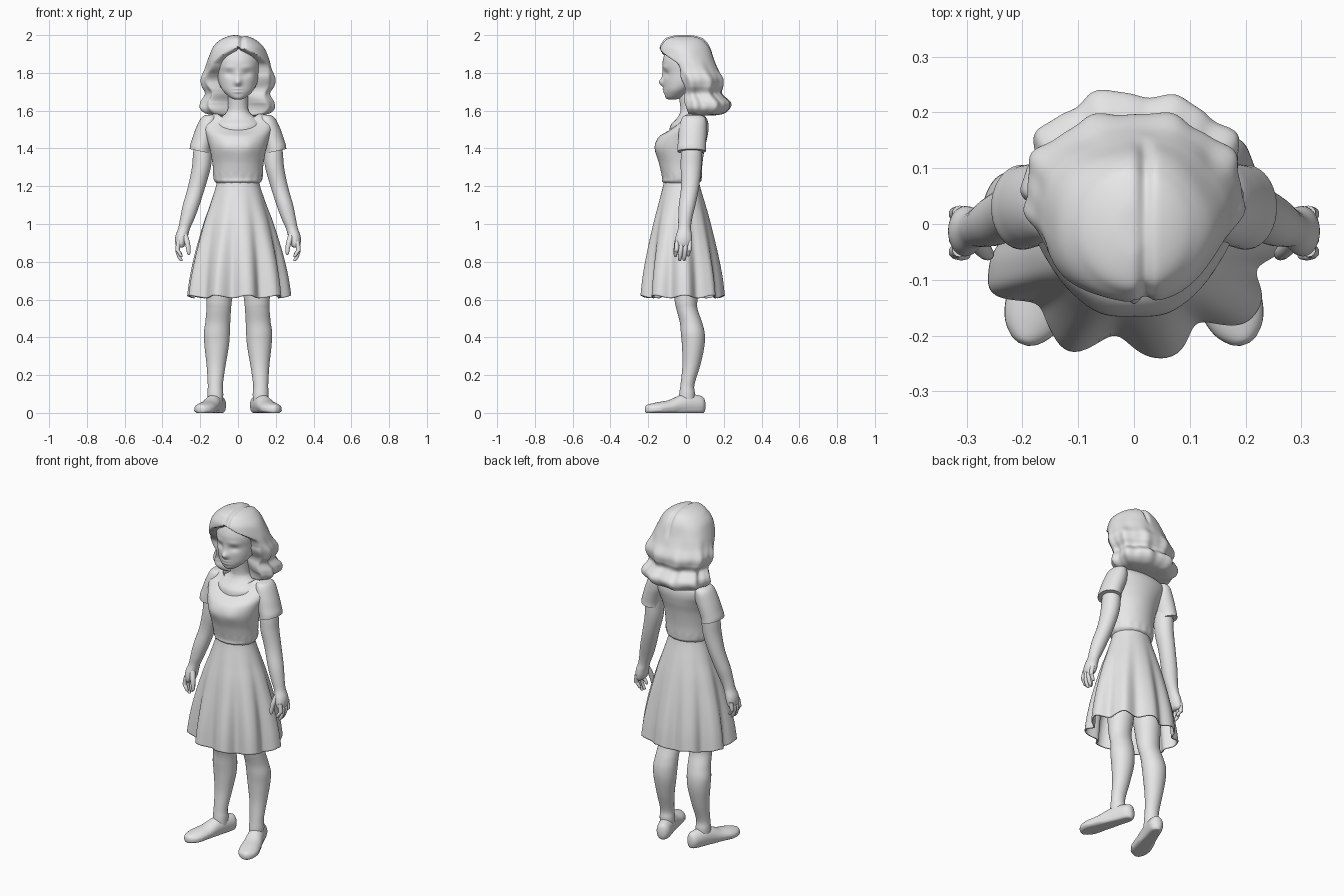
import bpy, bmesh
from math import sin, cos, pi, exp, radians, degrees

grey = bpy.data.materials.new("light_grey")
grey.diffuse_color = (0.8, 0.8, 0.8, 1)


def smooth_rows(rows, sub):
    """Catmull-Rom interpolation of a table of stations."""
    out = []
    for i in range(len(rows) - 1):
        a, b, c, d = rows[max(i - 1, 0)], rows[i], rows[i + 1], rows[min(i + 2, len(rows) - 1)]
        for k in range(sub):
            t = k / sub
            out.append([0.5 * (2 * q + (r - p) * t + (2 * p - 5 * q + 4 * r - s) * t * t
                        + (3 * q - p - 3 * r + s) * t ** 3) for p, q, r, s in zip(a, b, c, d)])
    out.append(list(rows[-1]))
    return out


def loft(name, rows, n=32, sub=6, fn=None, cap=True, mirror=False, thick=0):
    """Skin elliptical rings; each row is (z, centre x, centre y, radius x, radius y)."""
    bm = bmesh.new()
    rings = []
    for z, cx, cy, rx, ry in smooth_rows(rows, sub):
        ring = []
        for i in range(n):
            a = 2 * pi * i / n
            x, y, zz = rx * sin(a), -ry * cos(a), z
            p = fn(cx, cy, x, y, zz, a) if fn else (cx + x, cy + y, zz)
            ring.append(bm.verts.new(p))
        rings.append(ring)
    for r0, r1 in zip(rings, rings[1:]):
        for i in range(n):
            j = (i + 1) % n
            bm.faces.new((r0[i], r0[j], r1[j], r1[i]))
    if cap:
        bm.faces.new(rings[0])
        bm.faces.new(rings[-1])
    bmesh.ops.recalc_face_normals(bm, faces=bm.faces)
    me = bpy.data.meshes.new(name)
    bm.to_mesh(me)
    bm.free()
    me.materials.append(grey)
    ob = bpy.data.objects.new(name, me)
    bpy.context.collection.objects.link(ob)
    bpy.ops.object.select_all(action='DESELECT')
    ob.select_set(True)
    bpy.context.view_layer.objects.active = ob
    bpy.ops.object.shade_smooth_by_angle(angle=radians(50))
    if thick:
        m = ob.modifiers.new("thickness", 'SOLIDIFY')
        m.thickness, m.offset = thick, -1
    if mirror:
        m = ob.modifiers.new("mirror", 'MIRROR')
        m.use_mirror_merge = False
    return ob


def bump(d, s):
    return exp(-(d / s) ** 2)


def step(a, b, v):
    t = min(max((v - a) / (b - a), 0), 1)
    return t * t * (3 - 2 * t)


# Head with nose, lips and eye sockets pushed in or out of the front
def face(cx, cy, x, y, z, a):
    X, Y = cx + x, cy + y
    if cos(a) > 0:
        Y -= 0.022 * bump(X, 0.018) * bump(z - 1.75, 0.02)
        Y -= 0.006 * bump(X, 0.014) * bump(z - 1.785, 0.03)
        Y -= 0.006 * bump(X, 0.025) * (bump(z - 1.714, 0.007) + bump(z - 1.699, 0.007))
        Y += 0.010 * bump(abs(X) - 0.046, 0.026) * bump(z - 1.795, 0.017)
        Y -= 0.004 * bump(abs(X) - 0.05, 0.03) * bump(z - 1.83, 0.012)
    return X, Y, z


loft("head", [(1.658, 0, -.075, .012, .012), (1.664, 0, -.07, .032, .034), (1.68, 0, -.058, .055, .054),
              (1.71, 0, -.04, .083, .076), (1.75, 0, -.01, .102, .11), (1.80, 0, 0, .11, .12),
              (1.87, 0, 0, .115, .122), (1.94, 0, 0, .09, .09), (1.965, 0, 0, .03, .03)], 96, 10, face)


# Hair: one surface that turns in behind the hairline, with a parting and wavy locks
def hair(cx, cy, x, y, z, a):
    t = degrees(a if a < pi else 2 * pi - a)
    side = 1 if a < pi else -1
    knots = [(1.95, -25), (1.925, 6), (1.89, 30), (1.85, 46), (1.80, 55), (1.70, 52), (1.64, 45), (1.56, 50)]
    edge = knots[0][1] if z > 1.95 else knots[-1][1]
    for (z0, e0), (z1, e1) in zip(knots, knots[1:]):
        if z1 <= z <= z0:
            edge = e0 + (e1 - e0) * (z0 - z) / (z0 - z1)
    edge += 3 * sin(z * 55 + side)
    # the wider sweep of fringe on one side of the parting
    edge += side * 9 * bump(z - 1.86, 0.06)
    low = step(1.9, 1.7, z)
    s = 1 + low * (0.045 * cos(9 * a + 0.3 + 0.5 * sin(z * 35)) + 0.012 * cos(18 * a))
    s *= 1 + 0.02 * step(1.98, 1.9, z) * cos(5 * a + 9 * z)
    s *= 1 + 0.05 * bump(t - 35, 25) * bump(z - 1.87, 0.06)
    s *= 1 + 0.05 * bump(t - 140, 22) * step(1.95, 1.85, z)
    inner = 0.38 if z < 1.69 else 0.38 + 0.22 * step(1.69, 1.75, z)
    s *= inner + (1 - inner) * step(edge - 9, edge + 11, t)
    X, Y = cx + x * s, cy + y * s
    groove = bump(X - 0.02, 0.013) * step(1.84, 1.93, z)
    return X, Y + 0.01 * groove * cos(a), z - 0.008 * groove


loft("hair", [(2.0, .0, -.01, .006, .006), (1.998, 0, -.01, .035, .05), (1.985, 0, -.01, .075, .095),
              (1.965, 0, -.008, .107, .117), (1.93, 0, -.005, .138, .135), (1.87, 0, .008, .163, .14),
              (1.82, 0, .025, .178, .143), (1.77, 0, .045, .195, .15), (1.73, 0, .052, .188, .143),
              (1.69, 0, .057, .168, .13), (1.645, 0, .078, .19, .153), (1.61, 0, .078, .19, .148),
              (1.584, 0, .075, .16, .12), (1.575, 0, .07, .11, .08)], 200, 9, hair)

# Neck and upper chest under the neckline
loft("neck", [(1.46, 0, 0, .1, .09), (1.52, 0, .005, .125, .088), (1.555, 0, .016, .105, .068),
              (1.585, 0, .022, .066, .055), (1.62, 0, .022, .053, .052), (1.72, 0, .01, .052, .055)])


# Bodice, with the neckline scooped at the front
def scoop(cx, cy, x, y, z, a):
    f = max(0, cos(a)) ** 2 * step(1.44, 1.58, z)
    if cos(a) > 0 and 1.3 < z < 1.5:
        y -= 0.006 * bump(abs(x) - 0.06, 0.04) * bump(z - 1.41, 0.04)
    if z < 1.27:
        x, y = x * (1 + .012 * sin(16 * a)), y * (1 + .012 * sin(16 * a))
    return cx + x, cy + y, z - 0.045 * f


loft("bodice", [(1.215, 0, -.024, .112, .09), (1.228, 0, -.023, .124, .103), (1.25, 0, -.022, .13, .105),
                (1.32, 0, -.028, .135, .115), (1.40, 0, -.033, .15, .132), (1.46, 0, -.017, .167, .13),
                (1.51, 0, .008, .185, .112), (1.55, 0, .024, .185, .09), (1.575, 0, .028, .155, .068),
                (1.585, 0, .025, .11, .06)], 64, 8, scoop, cap=False, thick=.008)

# Short sleeves
loft("sleeves", [(1.578, .145, .04, .012, .02), (1.572, .148, .04, .035, .05), (1.55, .155, .04, .048, .066),
                 (1.50, .166, .036, .06, .073), (1.45, .183, .033, .06, .074), (1.41, .196, .03, .057, .075),
                 (1.385, .2, .03, .056, .076)], 40, mirror=True,
     fn=lambda cx, cy, x, y, z, a: (cx + x, cy + y, z + .012 * sin(a) * step(1.45, 1.39, z)))


# Flared skirt with folds that deepen toward the hem
def folds(cx, cy, x, y, z, a):
    t = step(1.25, 0.55, z)
    c = cos(9 * (a - radians(12)) + 0.5 * sin(2 * a))
    s = 1 + (0.085 + 0.02 * cos(a)) * t * c + 0.015 * t * cos(18 * a)
    return cx + x * s, cy + y * s, z + 0.008 * t * c


loft("skirt", [(1.24, 0, -.024, .112, .092), (1.2, 0, -.024, .117, .098), (1.1, 0, -.022, .15, .125),
               (1.0, 0, -.021, .185, .15), (.85, 0, -.019, .225, .18), (.72, 0, -.017, .25, .2),
               (.615, 0, -.016, .263, .21)], 180, 8, folds, cap=False, thick=.008)

# Arms down to the palms
loft("arms", [(1.46, .18, .035, .045, .05), (1.38, .187, .03, .05, .056), (1.3, .194, .027, .05, .055),
              (1.2, .218, .022, .046, .048), (1.1, .248, .006, .044, .044), (1.03, .268, -.004, .038, .037),
              (.98, .284, -.008, .032, .034), (.94, .297, -.011, .033, .042), (.91, .302, -.013, .031, .045),
              (.885, .305, -.014, .023, .042), (.875, .305, -.014, .012, .034)], mirror=True)

# Fingers and thumbs
for i, (y, tip) in enumerate([(-.047, .825), (-.024, .803), (-.001, .805), (.021, .828)]):
    loft(f"finger_{i + 1}", [(.91, .312, y, .013, .012), (.865, .32, y - .003, .012, .012),
                             (tip + .025, .312, y - .007, .011, .011), (tip + .006, .302, y - .009, .009, .008),
                             (tip, .3, y - .009, .004, .004)], 14, 5, mirror=True)
loft("thumb", [(.955, .285, -.028, .015, .016), (.91, .271, -.045, .015, .015), (.87, .263, -.053, .012, .012),
               (.845, .261, -.055, .009, .009), (.836, .261, -.055, .004, .004)], 14, 5, mirror=True)

# Legs
loft("legs", [(1.0, .07, -.01, .06, .08), (.75, .09, 0, .076, .078), (.6, .1, 0, .068, .061),
              (.55, .102, .005, .065, .056), (.48, .107, .026, .066, .059), (.42, .112, .036, .069, .063),
              (.35, .113, .038, .064, .059), (.25, .116, .028, .05, .047), (.15, .12, .008, .04, .037),
              (.1, .12, .006, .042, .042), (.04, .12, .003, .04, .045)], mirror=True)


# Shoes: lofted along the foot, turned outward, with a flat sole and rim
def foot(cx, cy, x, y, d, a):
    h = max(cy + y, 0)
    if h < 0.014:
        x *= 1.06
    return .09 + .325 * d + .945 * x, .1 - .945 * d + .325 * x, h


loft("shoes", [(0, 0, .035, .012, .02), (.008, 0, .04, .026, .04), (.03, 0, .042, .039, .05),
               (.09, 0, .045, .044, .056), (.14, 0, .04, .047, .053), (.2, 0, .03, .053, .038),
               (.26, 0, .024, .056, .033), (.3, 0, .021, .046, .028), (.325, 0, .019, .026, .022),
               (.334, 0, .018, .008, .01)], 40, 6, foot, mirror=True)
